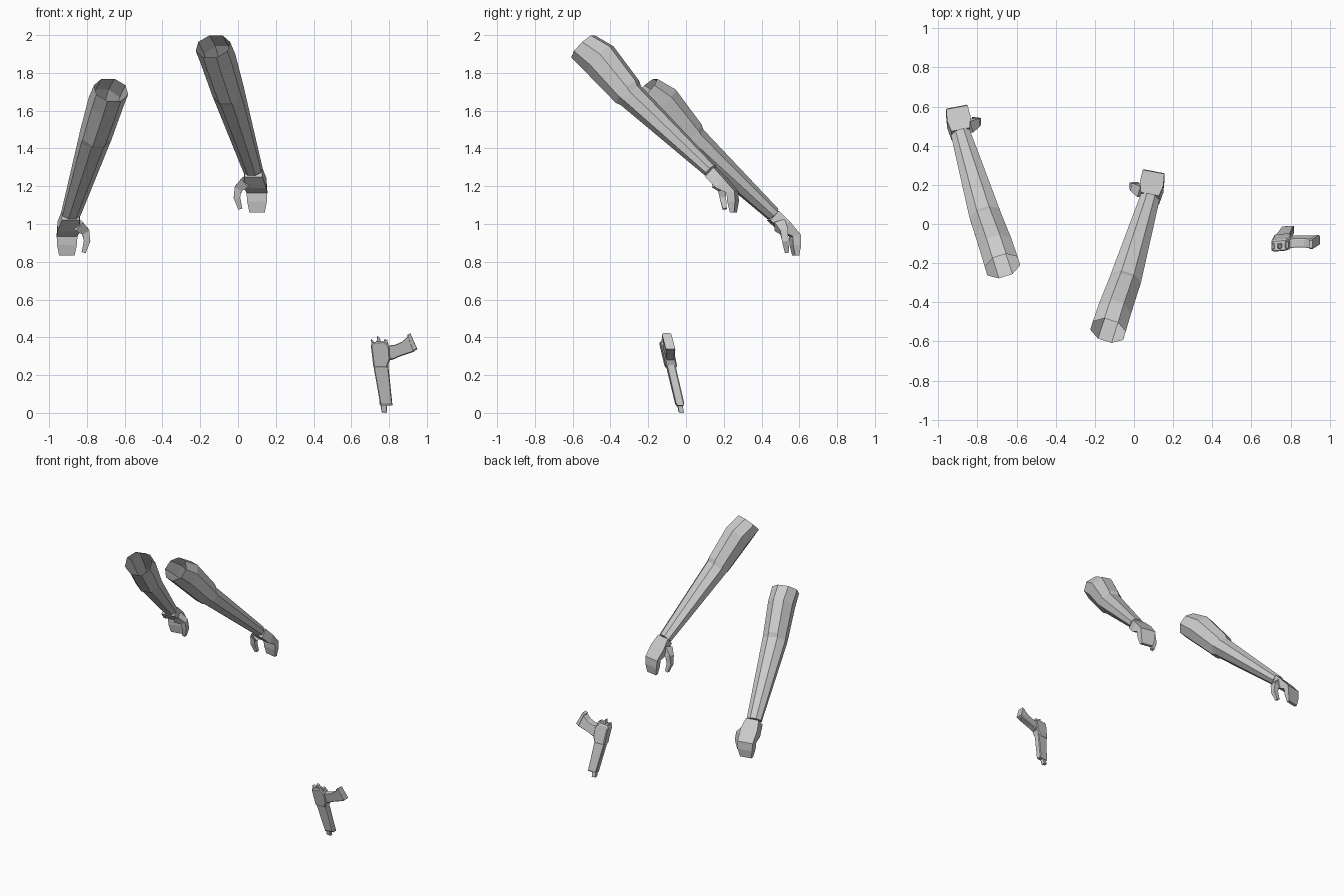
import bpy, bmesh, math
from mathutils import Vector

if "Cube" in bpy.data.objects:
    bpy.data.objects.remove(bpy.data.objects["Cube"])

grey = bpy.data.materials.new("plain_grey")
grey.diffuse_color = (0.6, 0.6, 0.6, 1)
grey.use_nodes = True
grey.node_tree.nodes["Principled BSDF"].inputs["Base Color"].default_value = grey.diffuse_color


def finish(name, bm):
    bmesh.ops.recalc_face_normals(bm, faces=bm.faces[:])
    me = bpy.data.meshes.new(name)
    bm.to_mesh(me)
    bm.free()
    me.materials.append(grey)
    ob = bpy.data.objects.new(name, me)
    bpy.context.collection.objects.link(ob)
    return ob


def loft(name, rings, place, cap_start=True, cap_end=True):
    """Skin a list of equal-length point rings."""
    bm = bmesh.new()
    rows = [[bm.verts.new(place(Vector(p))) for p in r] for r in rings]
    n = len(rows[0])
    for a, b in zip(rows, rows[1:]):
        for i in range(n):
            j = (i + 1) % n
            bm.faces.new((a[i], a[j], b[j], b[i]))
    if cap_start:
        bm.faces.new(rows[0])
    if cap_end:
        bm.faces.new(rows[-1])
    return finish(name, bm)


def right_side(p):
    return p


def left_side(p):
    return Vector((-0.805 - p.x, p.y + 0.33, p.z - 0.23))


# Arm sections: centre, half width, half height
ARM = [((-0.133, -0.545, 1.94), 0.088, 0.080),
       ((-0.105, -0.457, 1.872), 0.086, 0.095),
       ((-0.052, -0.31, 1.70), 0.080, 0.080),
       ((-0.046, -0.292, 1.68), 0.080, 0.068),
       ((0.080, 0.13, 1.283), 0.050, 0.036)]
axis = (Vector(ARM[-1][0]) - Vector(ARM[0][0])).normalized()
side = Vector((axis.y, -axis.x, 0)).normalized()
up = side.cross(axis)


def octagon(c, w, h):
    pts = []
    for k in range(8):
        t = math.radians(22.5 + 45 * k)
        pts.append(Vector(c) + (side * w * math.cos(t) + up * h * math.sin(t)) / 0.924)
    return pts


# Hand sections: left x, right x, back (y, z), palm (y, z)
HAND = [(0.035, 0.128, (0.150, 1.300), (0.105, 1.250)),
        (0.030, 0.150, (0.205, 1.245), (0.170, 1.190)),
        (0.045, 0.155, (0.267, 1.175), (0.225, 1.165)),
        (0.048, 0.153, (0.270, 1.120), (0.228, 1.120)),
        (0.060, 0.142, (0.262, 1.062), (0.240, 1.062))]


def hand_ring(x0, x1, back, palm):
    return [(x, y - 0.19 * (x - 0.1), z) for x, (y, z) in
            ((x0, back), (x1, back), (x1, palm), (x0, palm))]


# Thumb sections: centre, radius
THUMB = [((0.045, 0.165, 1.225), 0.030), ((0.003, 0.190, 1.190), 0.021),
         ((-0.006, 0.195, 1.140), 0.017), ((0.012, 0.205, 1.080), 0.011)]


def thumb_ring(i):
    c, r = Vector(THUMB[i][0]), THUMB[i][1]
    d = (Vector(THUMB[min(i + 1, 3)][0]) - Vector(THUMB[max(i - 1, 0)][0])).normalized()
    u = d.cross(Vector((0, 1, 0))).normalized()
    v = d.cross(u)
    return [c + u * r + v * r, c + u * r - v * r, c - u * r - v * r, c - u * r + v * r]


for tag, place in (("right", right_side), ("left", left_side)):
    loft(tag + "_arm", [octagon(*s) for s in ARM], place, False, True)
    loft(tag + "_hand", [hand_ring(*s) for s in HAND], place)
    loft(tag + "_thumb", [thumb_ring(i) for i in range(4)], place)


# Pistol plates: outline in x and z, thickened along y and leaned to the barrel line
def lean(p):
    return Vector((p.x, p.y - 0.035 - (p.z - 0.045) * 0.222 + (p.x - 0.76) * 0.1, p.z))


def plate(name, outline, half, chamfer=0.006):
    cx = sum(p[0] for p in outline) / len(outline)
    cz = sum(p[1] for p in outline) / len(outline)
    rings = []
    for y, k in ((-half, 1), (-half + chamfer, 0), (half - chamfer, 0), (half, 1)):
        s = 1 - k * 0.12
        rings.append([(cx + (x - cx) * s, y, cz + (z - cz) * s) for x, z in outline])
    return loft(name, rings, lean)


plate("pistol_slide", [(0.715, 0.26), (0.795, 0.26), (0.818, 0.04), (0.755, 0.035)], 0.022)
plate("pistol_receiver", [(0.703, 0.36), (0.71, 0.375), (0.775, 0.38), (0.80, 0.355),
                          (0.805, 0.28), (0.79, 0.24), (0.717, 0.24)], 0.030)
plate("pistol_grip", [(0.78, 0.355), (0.83, 0.36), (0.87, 0.378), (0.905, 0.41),
                      (0.935, 0.325), (0.86, 0.30), (0.815, 0.28), (0.78, 0.28)], 0.023)
plate("grip_base", [(0.895, 0.412), (0.912, 0.422), (0.95, 0.337), (0.928, 0.325)], 0.025)
plate("muzzle", [(0.757, 0.05), (0.79, 0.05), (0.787, 0.0), (0.759, 0.004)], 0.013)
plate("rear_sight", [(0.708, 0.355), (0.704, 0.392), (0.718, 0.38), (0.726, 0.355)], 0.014)
plate("hammer", [(0.732, 0.365), (0.738, 0.41), (0.748, 0.40), (0.762, 0.365)], 0.011)
plate("grip_tang", [(0.765, 0.36), (0.777, 0.392), (0.79, 0.386), (0.80, 0.35)], 0.016)
plate("front_sight", [(0.750, 0.075), (0.762, 0.075), (0.762, 0.042), (0.748, 0.045)], 0.006, 0.002)
